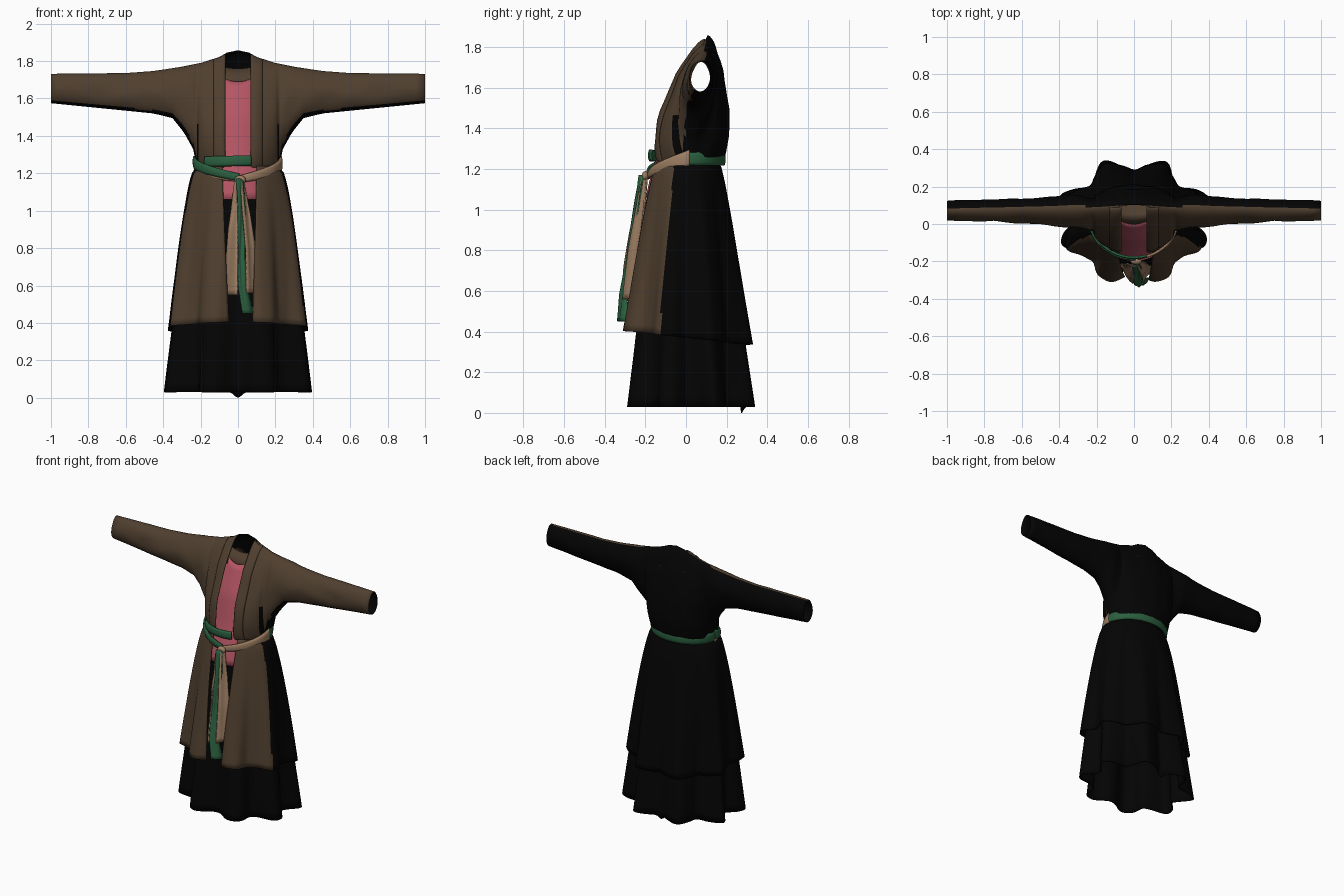
import bpy, bmesh, math
from mathutils import Vector, noise

if "Cube" in bpy.data.objects:
    bpy.data.objects.remove(bpy.data.objects["Cube"])


def material(name, rgb):
    m = bpy.data.materials.new(name)
    m.diffuse_color = (*rgb, 1)
    m.use_nodes = True
    m.node_tree.nodes["Principled BSDF"].inputs["Base Color"].default_value = m.diffuse_color
    return m


BROWN = material("brown cloth", (0.078, 0.049, 0.028))
BLACK = material("black cloth", (0.0012, 0.0012, 0.0012))
PINK = material("pink cloth", (0.46, 0.092, 0.126))
GREEN = material("green sash", (0.024, 0.115, 0.050))
TAN = material("tan sash", (0.34, 0.21, 0.125))


def lerp(a, b, t):
    return a + (b - a) * t


def table(x, pts):
    """Piecewise linear lookup."""
    for (x0, y0), (x1, y1) in zip(pts, pts[1:]):
        if x <= x1:
            return lerp(y0, y1, max(0, (x - x0) / (x1 - x0)))
    return pts[-1][1]


def grid(name, nu, nv, point, mats, rule=None, keep=None, mirror=False, thick=0.006):
    """Cloth sheet of nu x nv cells; rule picks a face colour, keep drops cells."""
    bm = bmesh.new()
    vs = [[bm.verts.new(point(i, j)) for j in range(nv + 1)] for i in range(nu + 1)]
    for i in range(nu):
        for j in range(nv):
            if keep is None or keep(i, j):
                bm.faces.new((vs[i][j], vs[i + 1][j], vs[i + 1][j + 1], vs[i][j + 1]))
    bmesh.ops.delete(bm, geom=[v for v in bm.verts if not v.link_faces], context='VERTS')
    bmesh.ops.remove_doubles(bm, verts=bm.verts[:], dist=0.0004)
    bm.normal_update()
    for f in bm.faces:
        f.smooth = True
        if rule:
            f.material_index = rule(f)
    me = bpy.data.meshes.new(name)
    bm.to_mesh(me)
    bm.free()
    for m in mats:
        me.materials.append(m)
    ob = bpy.data.objects.new(name, me)
    bpy.context.collection.objects.link(ob)
    if mirror:
        ob.modifiers.new("mirror", 'MIRROR')
    if thick:
        s = ob.modifiers.new("thickness", 'SOLIDIFY')
        s.thickness = thick
        s.offset = -1
        s.material_offset = len(mats) - 1   # lining takes the last colour
    return ob


# Coat top with sleeves: sections across x, each a loop from front hem over the ridge to back hem
XS = [0, .02, .04, .06, .08, .10, .12, .14, .16, .18, .20, .21, .22, .23, .24, .26, .28, .30,
      .325, .35, .38, .42, .46, .5, .55, .6, .65, .7, .75, .8, .85, .9, .95, 1.0]
BOTTOM = [(0, 1.23), (.22, 1.23), (.24, 1.33), (.29, 1.42), (.35, 1.495), (.45, 1.52), (.6, 1.535), (1, 1.575)]
TOP = [(0, 1.858), (.06, 1.845), (.1, 1.822), (.2, 1.79), (.3, 1.77), (.45, 1.747), (.6, 1.736), (1, 1.732)]
LENS = [(0, .08), (.15, .085), (.3, .09), (.5, .066), (1, .05)]
MID_LOW = [(0, .02), (.22, .02), (.3, .05), (.5, .055), (1, .07)]
MID_HIGH = [(0, .105), (.2, .09), (1, .075)]
N = 20


def coat_point(x, k):
    """k runs 0..1 up the front and 1..2 down the back."""
    side = -1 if k <= 1 else 1
    t = k if k <= 1 else 2 - k
    v = (1 - math.cos(math.pi * t)) / 2
    hem = 0.160 * math.sqrt(max(0, 1 - (x / 0.22) ** 2))
    bulge = max(0, math.sin(math.pi * t))
    if t < 0.5:                                   # gathered softly above the belt
        bulge **= table(x, [(.18, 1.6), (.28, 1)])
    lens = table(x, LENS) - (table(x, [(.2, .018), (.35, 0)]) if side > 0 else 0)
    z = lerp(table(x, BOTTOM), table(x, TOP), v)
    h = hem * (1 - v) + lens * bulge
    h += 0.010 * bulge * noise.noise(Vector((x * 9 + z * 6, z * 9 - x * 5, side * 3)))
    return Vector((x, lerp(table(x, MID_LOW), table(x, MID_HIGH), v) + side * h, z))


grid("coat_top_and_sleeves", len(XS) - 1, 2 * N, lambda i, j: coat_point(XS[i], j / N),
     [BROWN, BLACK], mirror=True,
     rule=lambda f: 0 if -f.normal.y + 0.6 * f.normal.z > 0.38 else 1,
     keep=lambda i, j: j >= N or XS[i] >= 0.079)

# Lapel bands following the front opening
LX = [.068, .08, .1, .125, .132]
grid("lapel", 4, N, lambda i, j: coat_point(LX[i], j / N) + Vector((0, -0.004 if i in (0, 4) else -0.010, 0)),
     [BROWN], mirror=True)


# Skirts: pleated elliptical shells, four deep folds per side
def skirt_point(phi, s, top, hem, r0, r1, cy, amp):
    gx = s ** 0.5
    gy = s ** (0.88 if math.cos(phi) > 0 else 0.75)
    fold = 1 - amp * s * math.cos(8 * phi) + 0.010 * s * math.sin(23 * phi + 2 * s)
    return Vector((lerp(r0[0], r1[0], gx) * fold * math.sin(phi),
                   cy * s - lerp(r0[1], r1[1], gy) * fold * math.cos(phi),
                   lerp(top, hem, s)))


def under_skirt(i, j):
    phi = -math.pi + 2 * math.pi * i / 160
    tail = math.exp(-((math.pi - abs(phi)) / 0.07) ** 2)
    return skirt_point(phi, 1 - j / 24, 1.22, 0.03 - 0.03 * tail, (.19, .15), (.37, .295), .025, .14)


def over_skirt(i, j):
    s = 1 - j / 24
    rx = lerp(.215, .365, s ** 0.5)
    a = math.asin(lerp(.10, .075, s) / rx)
    b = 2 * math.pi - math.asin(lerp(.085, .05, s) / rx)
    phi = lerp(a, b, i / 150)
    return skirt_point(phi, s, 1.24, 0.37 + 0.035 * math.cos(phi), (.215, .162), (.365, .312), .01, .09)


def skirt_colour(f):
    c = f.calc_center_median()
    return 0 if c.y < table(c.z, [(.4, -.13), (1.2, -.06)]) else 1


grid("under_skirt", 160, 24, under_skirt, [BLACK])
grid("coat_skirt", 150, 24, over_skirt, [BROWN, BLACK], rule=skirt_colour)

# Pink undershirt with scooped neck, and the brown inner collar closing the neck behind it
SHIRT = [(1.06, -.198), (1.15, -.178), (1.24, -.15), (1.3, -.132), (1.5, -.088), (1.72, .005)]
NECK = [(-.01, 1.66), (.01, 1.705), (.035, 1.76), (.06, 1.745), (.10, 1.72), (.15, 1.70)]


def shirt_point(i, j):
    x = -.12 + .24 * i / 12
    z = lerp(1.06, 1.69 + 3 * x * x, j / 16)
    return (x, table(z, SHIRT) + 2.2 * x * x, z)


def neck_point(i, j):
    x = -.10 + .20 * i / 8
    y, z = NECK[j]
    return (x, y + 1.2 * x * x, z + 1.5 * x * x)


grid("undershirt_front", 12, 16, shirt_point, [PINK])
grid("inner_neckline", 8, len(NECK) - 1, neck_point, [BROWN])


# Belt wraps: angle measured from the front, positive to +x
def belt(name, a0, a1, z0, z1, h0, h1, mat, off):
    def point(i, j):
        t = i / 30
        phi = math.radians(lerp(a0, a1, t))
        c = j / 4 * 2 - 1
        puff = off + 0.005 * (1 - c * c) + 0.012 * max(0, math.cos(phi)) ** 4
        return (math.sin(phi) * (.218 + puff), .01 - math.cos(phi) * (.168 + puff),
                lerp(z0, z1, t) + c * lerp(h0, h1, t))
    grid(name, 30, 4, point, [mat], thick=0.01)


belt("belt_back", 85, 275, 1.25, 1.25, .034, .034, GREEN, .012)
belt("belt_front_upper", -50, 17, 1.262, 1.268, .028, .028, GREEN, .012)
belt("belt_front_left_green", -90, 2, 1.262, 1.178, .032, .020, GREEN, .020)
belt("belt_front_left_tan", -92, 2, 1.215, 1.168, .022, .014, TAN, .014)
belt("belt_front_right_tan", 2, 92, 1.168, 1.252, .020, .042, TAN, .016)


# Hanging sash ends: rows of centre (x, y, z) and half width (x, y)
def ribbon(name, rows, mat):
    def point(i, j):
        p = j / 24 * (len(rows) - 1)
        k = min(int(p), len(rows) - 2)
        r = [lerp(a, b, p - k) for a, b in zip(rows[k], rows[k + 1])]
        c = i / 4 * 2 - 1
        ripple = 0.008 * math.sin(c * 3 + p)
        return (r[0] + c * r[3], r[1] + c * r[4] + ripple, r[2])
    grid(name, 4, 24, point, [mat], thick=0.008)


ribbon("sash_end_tan_left", [(-.005, -.205, 1.16, .012, .01), (-.015, -.22, 1.0, .02, -.02),
                             (-.025, -.235, .9, .026, -.03), (-.03, -.255, .72, .032, -.045),
                             (-.036, -.27, .55, .036, -.05)], TAN)
ribbon("sash_end_tan_right", [(.02, -.2, 1.16, .012, .01), (.045, -.22, .98, .022, .02),
                              (.065, -.245, .8, .026, .03), (.075, -.265, .56, .032, .045)], TAN)
ribbon("sash_end_green", [(.01, -.215, 1.17, .018, .005), (.02, -.24, .98, .022, .01),
                          (.015, -.275, .75, .022, .01), (.025, -.305, .58, .024, .02),
                          (.05, -.315, .45, .028, .025)], GREEN)

# Knot where the wraps meet
bm = bmesh.new()
bmesh.ops.create_uvsphere(bm, u_segments=16, v_segments=10, radius=1)
for v in bm.verts:
    v.co = Vector((.012 + v.co.x * .03, -.2 + v.co.y * .018, 1.165 + v.co.z * .024))
for f in bm.faces:
    f.smooth = True
me = bpy.data.meshes.new("sash_knot")
bm.to_mesh(me)
bm.free()
me.materials.append(TAN)
bpy.context.collection.objects.link(bpy.data.objects.new("sash_knot", me))
